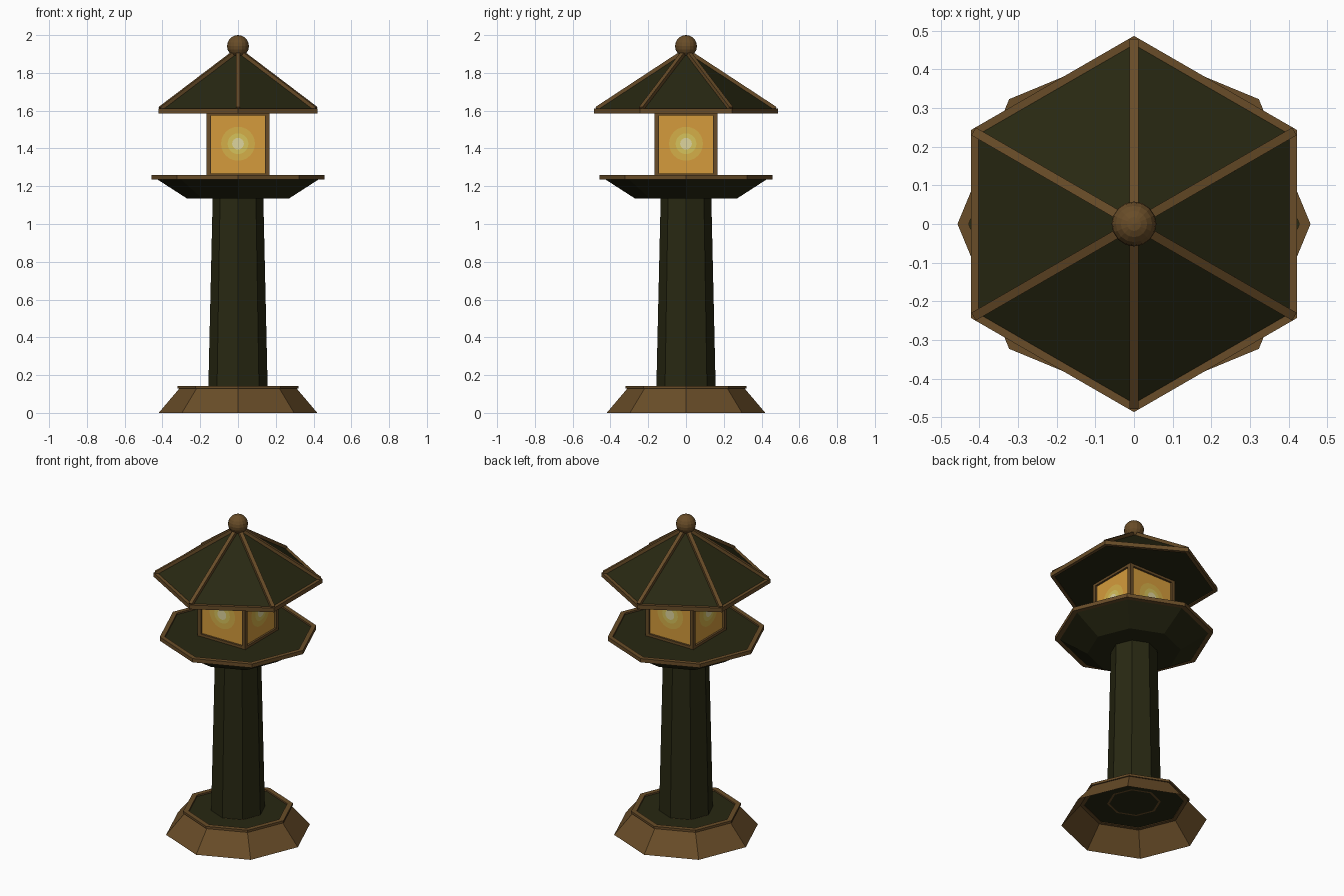
import bpy, bmesh, math
from mathutils import Matrix, Vector

if "Cube" in bpy.data.objects:
    bpy.data.objects.remove(bpy.data.objects["Cube"], do_unlink=True)


def material(name, rgb):
    m = bpy.data.materials.new(name)
    m.use_nodes = True
    m.diffuse_color = (*rgb, 1)
    m.node_tree.nodes["Principled BSDF"].inputs["Base Color"].default_value = (*rgb, 1)
    return m


BROWN = material("bronze_brown", (0.14, 0.073, 0.021))
DARK = material("dark_olive", (0.021, 0.021, 0.006))
AMBER = material("amber_glass", (0.66, 0.33, 0.045))
GLOW = [material("glow_outer", (0.66, 0.43, 0.065)),
        material("glow_middle", (0.67, 0.54, 0.105)),
        material("glow_centre", (0.73, 0.66, 0.34))]


def finish(name, bm, mats):
    mesh = bpy.data.meshes.new(name)
    bm.to_mesh(mesh)
    bm.free()
    for m in mats:
        mesh.materials.append(m)
    ob = bpy.data.objects.new(name, mesh)
    bpy.context.collection.objects.link(ob)
    return ob


def prism(name, sides, profile, mats, bands=None, closed=False, turn=0.0):
    """Sweep an (r, z) profile round z with a few flat sides; bands picks a material per step."""
    bm = bmesh.new()
    rings = []
    for r, z in profile:
        if r == 0:
            rings.append([bm.verts.new((0, 0, z))] * sides)
        else:
            angles = [turn + math.tau * i / sides for i in range(sides)]
            rings.append([bm.verts.new((r * math.cos(a), r * math.sin(a), z)) for a in angles])
    steps = len(rings) if closed else len(rings) - 1
    for k in range(steps):
        low, high = rings[k], rings[(k + 1) % len(rings)]
        for i in range(sides):
            j = (i + 1) % sides
            corners = list(dict.fromkeys((low[i], low[j], high[j], high[i])))
            face = bm.faces.new(corners)
            face.material_index = bands[k] if bands else 0
    return finish(name, bm, mats)


def trim(name, sides, outer, inner, z0, z1, turn=0.0):
    profile = [(outer, z0), (outer, z1), (inner, z1), (inner, z0)]
    return prism(name, sides, profile, [BROWN], closed=True, turn=turn)


def box(name, size, matrix, mat):
    bm = bmesh.new()
    bmesh.ops.create_cube(bm, size=1, matrix=matrix @ Matrix.Diagonal((*size, 1)))
    return finish(name, bm, [mat])


# Hollow flared foot with a dark plate on top
prism("base", 8, [(0.42, 0), (0.308, 0.132), (0.155, 0.132), (0.142, 0.132), (0, 0.132)],
      [BROWN, DARK], bands=[0, 1, 0, 1])
trim("base_trim", 8, 0.32, 0.288, 0.128, 0.142)

# Tapered column
prism("column", 8, [(0.157, 0.134), (0.134, 1.14)], [DARK])

# Flared platform and its edge
prism("platform", 8, [(0, 1.135), (0.27, 1.135), (0.43, 1.238), (0.44, 1.25), (0, 1.25)], [DARK])
trim("platform_trim", 8, 0.457, 0.428, 1.236, 1.26)

# Lantern: glass box, corner posts, rails and glow discs on each side
HALF, POST, Z0, Z1 = 0.168, 0.024, 1.25, 1.59
MID = (Z0 + Z1) / 2 + 0.005
GLASS = HALF - 0.012
box("lantern_glass", (2 * GLASS, 2 * GLASS, Z1 - Z0), Matrix.Translation((0, 0, (Z0 + Z1) / 2)), AMBER)
for side in range(4):
    spin = Matrix.Rotation(side * math.pi / 2, 4, "Z")
    off = HALF - POST / 2
    box("lantern_post", (POST, POST, Z1 - Z0),
        spin @ Matrix.Translation((off, -off, (Z0 + Z1) / 2)), BROWN)
    for z in (1.259, 1.583):
        box("lantern_rail", (2 * off, POST, 0.016), spin @ Matrix.Translation((0, -off, z)), BROWN)
    for k, radius in enumerate((0.09, 0.055, 0.031)):
        bm = bmesh.new()
        place = Matrix.Translation((0, -GLASS - 0.002 * (k + 1), MID)) @ Matrix.Rotation(math.pi / 2, 4, "X")
        bmesh.ops.create_circle(bm, cap_ends=True, segments=24, radius=radius, matrix=spin @ place)
        finish("lantern_glow", bm, [GLOW[k]])

# Six-sided roof with edge and hip ribs
HEX = math.pi / 6
prism("roof", 6, [(0, 1.59), (0.472, 1.59), (0.472, 1.606), (0, 1.915)], [DARK], turn=HEX)
trim("roof_trim", 6, 0.487, 0.463, 1.585, 1.611, turn=HEX)
for i in range(6):
    spin = Matrix.Rotation(HEX + i * math.pi / 3, 4, "Z")
    low, high = Vector((0.474, 0, 1.611)), Vector((0.02, 0, 1.909))
    run = high - low
    tilt = Matrix.Rotation(-math.atan2(run.z, run.x), 4, "Y")
    box("roof_rib", (run.length, 0.023, 0.02),
        spin @ Matrix.Translation((low + high) / 2) @ tilt, BROWN)

# Finial ball
bm = bmesh.new()
bmesh.ops.create_uvsphere(bm, u_segments=16, v_segments=10, radius=0.058,
                          matrix=Matrix.Translation((0, 0, 1.942)))
finish("finial", bm, [BROWN])
